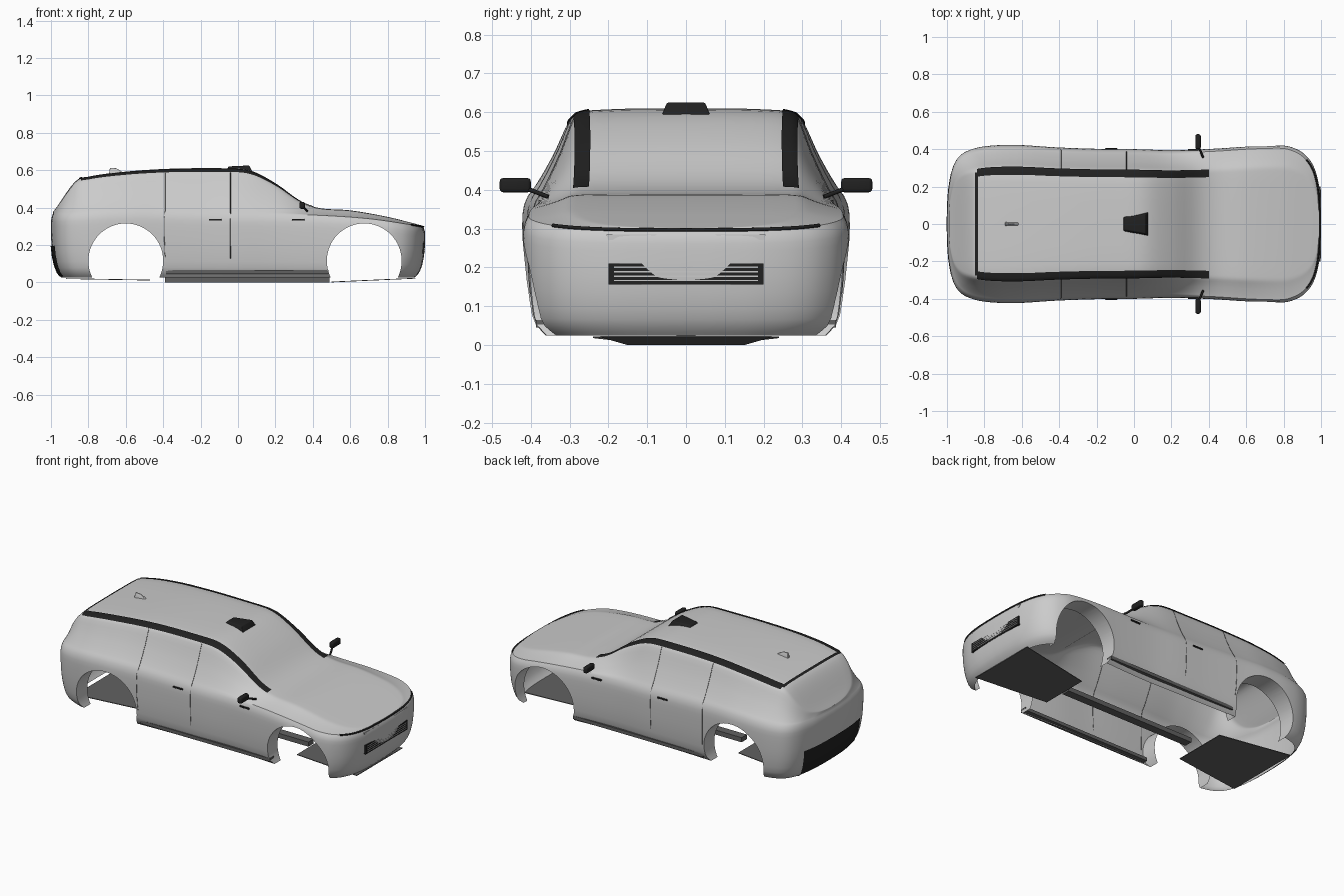
import bpy, bmesh, math
from mathutils import Vector

if "Cube" in bpy.data.objects:
    bpy.data.objects.remove(bpy.data.objects["Cube"])


def material(name, c):
    m = bpy.data.materials.new(name)
    m.diffuse_color = (c, c, c, 1)
    m.use_nodes = True
    m.node_tree.nodes["Principled BSDF"].inputs["Base Color"].default_value = m.diffuse_color
    return m


BLACK, DARK = material("black_trim", 0.015), material("dark_underside", 0.12)


def curve_at(pts, x):
    """Smooth interpolation through (x, value) points."""
    x = min(max(x, pts[0][0]), pts[-1][0])
    i = next(k for k in range(len(pts) - 1) if x <= pts[k + 1][0])
    sec = [(b[1] - a[1]) / (b[0] - a[0]) for a, b in zip(pts, pts[1:])]
    tan = [sec[0]] + [(a + b) / 2 if a * b > 0 else 0 for a, b in zip(sec, sec[1:])] + [sec[-1]]
    d = pts[i + 1][0] - pts[i][0]
    u = (x - pts[i][0]) / d
    return ((2*u**3 - 3*u*u + 1) * pts[i][1] + (u**3 - 2*u*u + u) * d * tan[i]
            + (3*u*u - 2*u**3) * pts[i + 1][1] + (u**3 - u*u) * d * tan[i + 1])


# Body shape: plan outline nose to tail, shoulder height, centreline height, section shapes
PLAN = [(1, 0), (.998, .1), (.99, .2), (.968, .29), (.93, .355), (.87, .4), (.78, .42),
        (.62, .415), (.42, .402), (.2, .395), (0, .4), (-.2, .402), (-.42, .41), (-.62, .422),
        (-.75, .42), (-.85, .405), (-.925, .37), (-.968, .305), (-.99, .2), (-.998, .1), (-1, 0)]
PX = [(i, p[0]) for i, p in enumerate(PLAN)]
PY = [(i, p[1]) for i, p in enumerate(PLAN)]
SHOULDER = [(-1, .365), (-.6, .385), (0, .37), (.4, .36), (.7, .34), (.9, .312), (1, .295)]
TOP = [(-.99, .375), (-.975, .395), (-.86, .548), (-.8, .565), (-.6, .592), (-.35, .608), (-.05, .61),
       (.07, .597), (.2, .53), (.34, .43), (.42, .4), (.6, .385), (.8, .35), (.93, .318), (.99, .302)]
SIDE_X = [(0, .945), (.08, .965), (.25, .985), (.55, .998), (.8, 1), (.93, .998), (1, .99)]
SIDE_Y = [(0, .88), (.08, .94), (.25, .975), (.55, .995), (.8, 1), (.93, .99), (1, .965)]
CABIN = [(0, 1), (.3, .997), (.55, .985), (.68, .96), (.745, .9), (.83, .55), (.955, .12), (1, 0)]
BOTTOM, END = .025, len(PLAN) - 1


def low(t, v, s=1, out=0):
    """Point on the lower side: t along the outline, v from sill (0) to shoulder (1)."""
    px, py = curve_at(PX, t), curve_at(PY, t)
    z = BOTTOM + v * (curve_at(SHOULDER, .99 * px) - BOTTOM)
    k = 1 + out
    return Vector((px * curve_at(SIDE_X, v) * k, s * py * curve_at(SIDE_Y, v) * k, z))


def high(t, f, s=1, out=0):
    """Point on the upper body: f from centreline (0) to shoulder (1)."""
    x, w = .99 * curve_at(PX, t), .965 * curve_at(PY, t)
    z0 = curve_at(SHOULDER, x)
    z = z0 + (curve_at(TOP, x) - z0) * curve_at(CABIN, f)
    return Vector((x, s * (w * f + out * f), z + out))


def t_at(x):
    lo, hi = 0, END
    for _ in range(40):
        mid = (lo + hi) / 2
        lo, hi = (mid, hi) if .99 * curve_at(PX, mid) > x else (lo, mid)
    return lo


def activate(o):
    bpy.ops.object.select_all(action='DESELECT')
    o.select_set(True)
    bpy.context.view_layer.objects.active = o


def finish(name, bm, mat=None, smooth=None):
    me = bpy.data.meshes.new(name)
    bm.to_mesh(me)
    bm.free()
    o = bpy.data.objects.new(name, me)
    bpy.context.collection.objects.link(o)
    if mat:
        me.materials.append(mat)
    if smooth:
        activate(o)
        bpy.ops.object.shade_smooth_by_angle(angle=math.radians(smooth))
    return o


def add_grid(bm, rows):
    vs = [[bm.verts.new(p) for p in r] for r in rows]
    for a, b in zip(vs, vs[1:]):
        for i in range(len(a) - 1):
            bm.faces.new((a[i], a[i + 1], b[i + 1], b[i]))


def patch(name, rows, mat):
    bm = bmesh.new()
    add_grid(bm, rows)
    bmesh.ops.recalc_face_normals(bm, faces=bm.faces)
    return finish(name, bm, mat, 40)


def prism(name, low_pts, high_pts, mat=None, bevel=0):
    """Closed solid between two outlines."""
    bm = bmesh.new()
    a, b = ([bm.verts.new(p) for p in q] for q in (low_pts, high_pts))
    n = len(a)
    bm.faces.new(a)
    bm.faces.new(b)
    for i in range(n):
        bm.faces.new((a[i], a[(i + 1) % n], b[(i + 1) % n], b[i]))
    bmesh.ops.recalc_face_normals(bm, faces=bm.faces)
    if bevel:
        bmesh.ops.bevel(bm, geom=bm.edges[:], offset=bevel, segments=3, profile=.5, affect='EDGES')
    return finish(name, bm, mat, 40)


def box(name, c, d, mat=None, bevel=0):
    q = [(c[0] + i * d[0] / 2, c[1] + j * d[1] / 2) for i, j in ((-1, -1), (1, -1), (1, 1), (-1, 1))]
    return prism(name, [(*p, c[2] - d[2] / 2) for p in q], [(*p, c[2] + d[2] / 2) for p in q], mat, bevel)


def tube(name, pts, r, mat):
    cu = bpy.data.curves.new(name, 'CURVE')
    cu.dimensions, cu.bevel_depth, cu.bevel_resolution = '3D', r, 1
    sp = cu.splines.new('POLY')
    sp.points.add(len(pts) - 1)
    for p, q in zip(sp.points, pts):
        p.co = (*q, 1)
    cu.materials.append(mat)
    bpy.context.collection.objects.link(bpy.data.objects.new(name, cu))


# Body shell
V = [0, .03, .08, .15, .25, .4, .55, .7, .8, .87, .93, .97, 1]
F = [.98, .955, .91, .87, .83, .79, .765, .745, .72, .7, .68, .62, .55, .42, .3, .15, 0]
bm = bmesh.new()
for s in (1, -1):
    ts = [i / 6 for i in range(END * 6 + 1)]
    add_grid(bm, [[low(t, v, s) for v in V] + [high(t, f, s) for f in F] for t in ts])
bmesh.ops.remove_doubles(bm, verts=bm.verts, dist=.0004)
bmesh.ops.dissolve_degenerate(bm, edges=bm.edges, dist=.0001)
bmesh.ops.contextual_create(bm, geom=[e for e in bm.edges if e.is_boundary])
bmesh.ops.recalc_face_normals(bm, faces=bm.faces)
body = finish("body_shell", bm)

# Wheel arches cut into each side
for x in (-.6, .675):
    for s in (1, -1):
        bpy.ops.mesh.primitive_cylinder_add(vertices=64, radius=.2, depth=.6, location=(x, s * .6, .115),
                                            rotation=(math.pi / 2, 0, 0))
        cutter = bpy.context.object
        cutter.name = "arch_cutter"
        activate(body)
        m = body.modifiers.new("arch", 'BOOLEAN')
        m.operation, m.solver, m.object = 'DIFFERENCE', 'EXACT', cutter
        bpy.ops.object.modifier_apply(modifier=m.name)
        bpy.data.objects.remove(cutter)

# Open the floor and the inner sides of the arches
bm = bmesh.new()
bm.from_mesh(body.data)
gone = [f for f in bm.faces if all(v.co.z < BOTTOM + .001 for v in f.verts)
        or all(abs(abs(v.co.y) - .3) < .001 for v in f.verts)]
bmesh.ops.delete(bm, geom=gone, context='FACES')
bm.to_mesh(body.data)
bm.free()
activate(body)
bpy.ops.object.shade_smooth_by_angle(angle=math.radians(40))

# Black roof rails running down the windscreen pillars, and the rear roof edge
for s, side in ((1, "left"), (-1, "right")):
    xs = [.4 - i * 1.24 / 60 for i in range(61)]
    patch(side + "_roof_rail", [[high(t_at(x), f, s, .004) for f in (.64, .67, .7, .725, .745)] for x in xs], BLACK)
patch("rear_roof_edge", [[high(t_at(x), abs(f) / 10, 1 if f > 0 else -1, .004) for f in range(-7, 8)]
                         for x in (-.835, -.843, -.85)], BLACK)

# Nose light bar, lamps and grille
bar = [low(i / 4, 1, 1, .002) for i in range(17)]
tube("nose_light_bar", [Vector((p.x, -p.y, p.z)) for p in bar[:0:-1]] + bar, .005, BLACK)
for s, side in ((1, "left"), (-1, "right")):
    prism(side + "_lamp", [(.97, s * y, z) for y, z in ((.075, .285), (.205, .285), (.2, .27), (.09, .275))],
          [(.998 - y * .04, s * y, z) for y, z in ((.075, .285), (.205, .285), (.2, .27), (.09, .275))])
box("grille", (.98, 0, .183), (.034, .4, .055), BLACK)
for i in range(4):
    box("grille_slat", (.985, 0, .166 + i * .0115), (.028, .37, .003))

# Rear bumper insert
rows = []
for v in (.02, .08, .2, .35, .5):
    half = [low(END - 3 * i / 8, v, 1, .005) for i in range(8)]
    rows.append([Vector((p.x, -p.y, p.z)) for p in half[:0:-1]] + half)
patch("rear_bumper_insert", rows, BLACK)

# Mirrors, door handles and door seams
for s, side in ((1, "left"), (-1, "right")):
    box(side + "_mirror", (.343, s * .44, .412), (.028, .08, .037), BLACK, .009)
    tube(side + "_mirror_arm", [(.37, s * .355, .382), (.345, s * .415, .405)], .006, BLACK)
    for x in (-.122, .322):
        y = low(t_at(x), .9).y
        box(side + "_door_handle", (x, s * y, .335), (.066, .012, .009), BLACK, .002)
    for x in (-.39, -.04):
        t = t_at(x)
        tube(side + "_door_seam", [low(t, v / 10, s) for v in range(3, 11)]
             + [high(t, f, s) for f in F if f > .74], .0015, DARK)

# Roof sensor pod and rear aerial fin
prism("roof_sensor", [(-.06, -.045, .6), (.08, -.066, .585), (.08, .066, .585), (-.06, .045, .6)],
      [(-.05, -.03, .62), (.06, -.05, .625), (.06, .05, .625), (-.05, .03, .62)], BLACK, .004)
prism("aerial_fin", [(-.69, -.011, .575), (-.61, -.008, .585), (-.61, .008, .585), (-.69, .011, .575)],
      [(-.685, -.005, .612), (-.65, -.003, .61), (-.65, .003, .61), (-.685, .005, .612)], None, .002)

# Underside trays, centre rail and sills
prism("front_undertray", [(.95, -.22, .02), (.5, -.15, 0), (.5, .15, 0), (.95, .22, .02)],
      [(.95, -.22, .024), (.5, -.15, .004), (.5, .15, .004), (.95, .22, .024)], DARK)
prism("rear_undertray", [(-.92, -.24, .018), (-.47, -.17, .01), (-.47, .17, .01), (-.92, .24, .018)],
      [(-.92, -.24, .022), (-.47, -.17, .014), (-.47, .17, .014), (-.92, .24, .022)], DARK)
box("centre_rail", (.05, 0, .014), (.88, .05, .028), DARK)
for s, side in ((1, "left"), (-1, "right")):
    box(side + "_sill", (.05, s * .367, .055), (.87, .04, .02), DARK)
